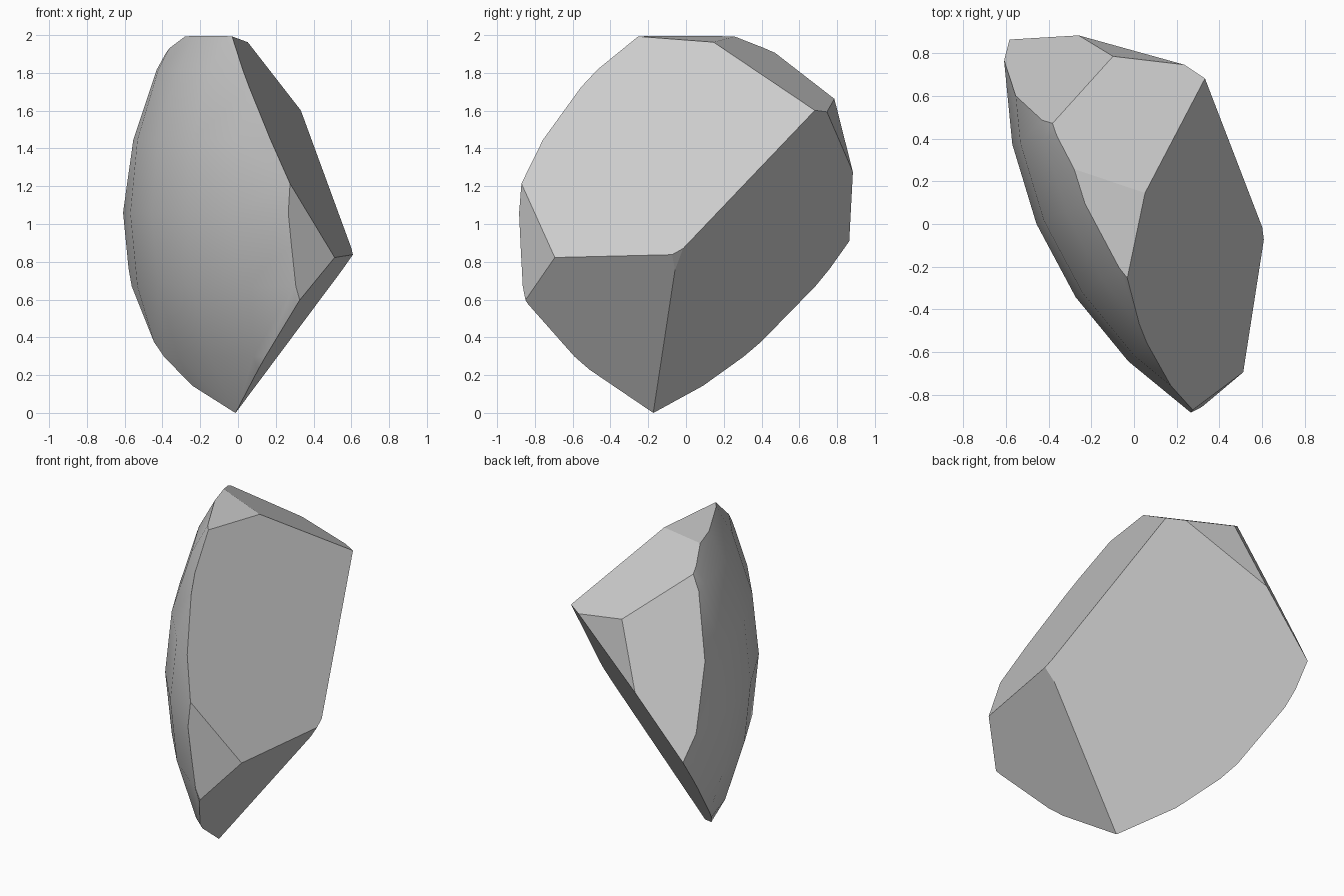
import bpy
import bmesh
from mathutils import Vector

cube = bpy.data.objects.get("Cube")
if cube:
    bpy.data.objects.remove(cube)

# Corners of the shard that define its fracture planes
bottom_tip = (-0.02, -0.17, 0.0)
crest_front = (-0.03, -0.25, 2.0)
crest_back = (-0.28, 0.26, 2.0)
crest_side = (0.05, 0.15, 1.97)
shoulder = (0.33, 0.685, 1.61)
shoulder_back = (0.24, 0.75, 1.60)
back_ridge = (-0.10, 0.79, 1.67)
back_rim = (-0.38, 0.48, 1.91)
back_point = (-0.25, 0.885, 1.29)
back_low = (-0.58, 0.87, 0.92)
nose_front = (0.61, -0.07, 0.85)
nose_back = (0.60, -0.01, 0.88)
nose_low = (0.57, -0.05, 0.80)
front_inner = (0.51, -0.69, 0.83)
front_top = (0.27, -0.87, 1.21)
front_low = (0.32, -0.85, 0.59)

fractures = [
    (crest_side, shoulder, front_inner),         # large upper side
    (bottom_tip, nose_back, back_point),         # large underside
    (bottom_tip, front_inner, nose_front),       # lower front side
    (front_top, front_inner, front_low),         # front chip
    (crest_side, back_ridge, shoulder),          # sloping top
    (crest_front, crest_side, crest_back),       # level top
    (back_rim, back_ridge, back_low),            # back
    (back_ridge, shoulder_back, back_point),     # back chip
    (nose_front, nose_back, nose_low),           # nose chip
]
INSIDE = Vector((0.1, 0.0, 1.0))

# Large ball whose skin gives the rounded outer side
bm = bmesh.new()
bmesh.ops.create_uvsphere(bm, u_segments=32, v_segments=16, radius=1.985)
bmesh.ops.translate(bm, verts=bm.verts, vec=(1.375, 0.765, 1.065))
for face in bm.faces:
    face.smooth = True


def fracture(corners):
    """Slice along the plane through three corners and cap it flat."""
    a, b, c = map(Vector, corners)
    normal = (b - a).cross(c - a).normalized()
    if normal.dot(INSIDE - a) > 0:
        normal.negate()
    cut = bmesh.ops.bisect_plane(
        bm, geom=bm.verts[:] + bm.edges[:] + bm.faces[:], dist=1e-5,
        plane_co=a, plane_no=normal, clear_outer=True)
    rim = [e for e in cut["geom_cut"]
           if isinstance(e, bmesh.types.BMEdge) and e.is_boundary]
    for cap in bmesh.ops.contextual_create(bm, geom=rim)["faces"]:
        cap.smooth = False


for corners in fractures:
    fracture(corners)

# Crisp edges around every flat face
bmesh.ops.recalc_face_normals(bm, faces=bm.faces)
for edge in bm.edges:
    edge.smooth = all(f.smooth for f in edge.link_faces)

# Centre the shard and stand it on the ground
lows = [min(v.co[i] for v in bm.verts) for i in range(3)]
highs = [max(v.co[i] for v in bm.verts) for i in range(3)]
bmesh.ops.translate(bm, verts=bm.verts, vec=(
    -(lows[0] + highs[0]) / 2, -(lows[1] + highs[1]) / 2, -lows[2]))

mesh = bpy.data.meshes.new("rock_shard")
bm.to_mesh(mesh)
bm.free()

# Plain stone colour
stone = bpy.data.materials.new("grey_stone")
stone.use_nodes = True
colour = (0.6, 0.6, 0.6, 1.0)
stone.diffuse_color = colour
stone.node_tree.nodes["Principled BSDF"].inputs["Base Color"].default_value = colour
mesh.materials.append(stone)

rock = bpy.data.objects.new("rock_shard", mesh)
bpy.context.collection.objects.link(rock)
